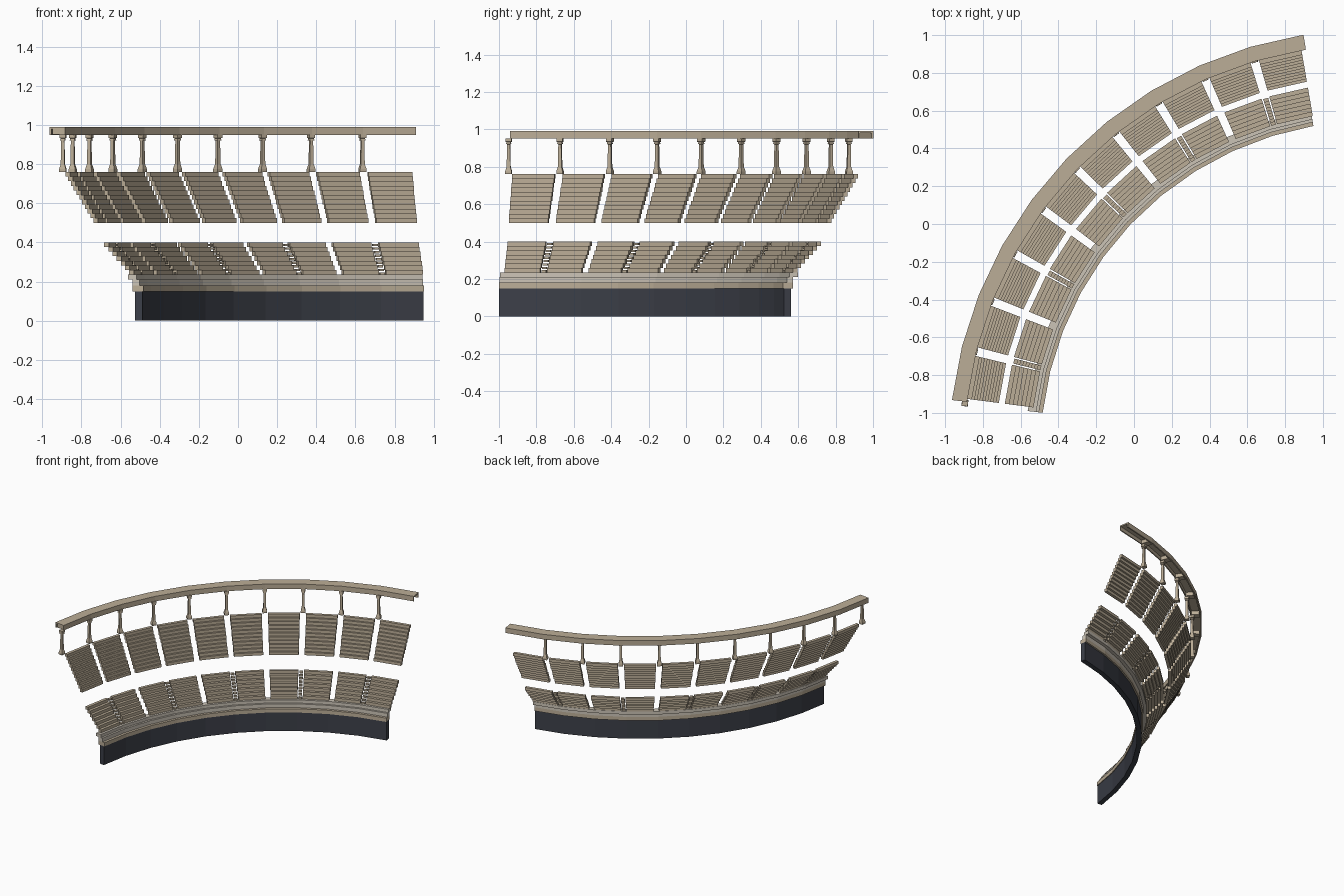
import bpy, bmesh
from math import sin, cos, radians

if "Cube" in bpy.data.objects:
    bpy.data.objects.remove(bpy.data.objects["Cube"])

CX, CY = 1.25, -1.2          # centre of all the arcs
A0, A1, N = 99.1, 173.3, 10  # angular span and number of bays
STEP = (A1 - A0) / N
HALF_GAP = 0.62              # half of an aisle, in degrees


def material(name, r, g, b):
    m = bpy.data.materials.new(name)
    m.diffuse_color = (r, g, b, 1)
    m.use_nodes = True
    m.node_tree.nodes["Principled BSDF"].inputs["Base Color"].default_value = m.diffuse_color
    return m


TAN = material("tan_stone", 0.50, 0.42, 0.31)
PALE = material("pale_stone", 0.60, 0.55, 0.47)
DARK = material("dark_wall", 0.045, 0.05, 0.065)


def polar(r, a, z):
    return (CX + r * cos(radians(a)), CY + r * sin(radians(a)), z)


def sweep(bm, profile, angles):
    """Carry a closed (radius, z) profile through the given angles and cap both ends."""
    rings = [[bm.verts.new(polar(r, a, z)) for r, z in profile] for a in angles]
    n = len(profile)
    for p, q in zip(rings, rings[1:]):
        for i in range(n):
            j = (i + 1) % n
            bm.faces.new((p[i], p[j], q[j], q[i]))
    bm.faces.new(rings[0])
    bm.faces.new(rings[-1][::-1])


def rect(r0, r1, z0, z1):
    return [(r0, z0), (r1, z0), (r1, z1), (r0, z1)]


def finish(bm, name, mat):
    bmesh.ops.recalc_face_normals(bm, faces=bm.faces)
    me = bpy.data.meshes.new(name)
    bm.to_mesh(me)
    bm.free()
    me.materials.append(mat)
    ob = bpy.data.objects.new(name, me)
    bpy.context.collection.objects.link(ob)
    return ob


def ring(name, profile, mat, a0, a1):
    bm = bmesh.new()
    sweep(bm, profile, [a0 + (a1 - a0) * i / N for i in range(N + 1)])
    finish(bm, name, mat)


# front wall with its coping and the two low kerbs behind it
ring("front_wall", rect(1.750, 1.788, 0.0, 0.15), DARK, 99.9, 173.4)
ring("wall_coping", rect(1.745, 1.800, 0.15, 0.18), TAN, 99.9, 173.4)
ring("lower_kerb", rect(1.765, 1.800, 0.18, 0.21), PALE, 99.9, 173.4)
ring("upper_kerb", rect(1.780, 1.825, 0.21, 0.235), PALE, 99.9, 173.4)


# seating tiers: straight stepped benches, one block per bay
def tier(name, rows, r0, run, z0, z1):
    h = (z1 - z0) / rows
    for b in range(N):
        bm = bmesh.new()
        a = A0 + b * STEP
        for i in range(rows):
            r, z = r0 + run * i, z0 + h * i
            sweep(bm, rect(r, r + 0.024, z, z + h),
                  (a + HALF_GAP, a + STEP - HALF_GAP))
        finish(bm, f"{name}_{b + 1}", TAN)


tier("lower_seats", 7, 1.797, 0.0215, 0.235, 0.40)
tier("upper_seats", 11, 1.982, 0.0144, 0.50, 0.76)

# small stairs in every other aisle of the lower tier
for k in range(1, N, 2):
    bm = bmesh.new()
    a = A0 + k * STEP
    for i in range(9):
        r, z = 1.797 + 0.016 * i, 0.235 + 0.0182 * i
        sweep(bm, rect(r, r + 0.02, z, z + 0.012), (a - 0.4, a + 0.4))
    finish(bm, f"aisle_stair_{k}", TAN)


# square columns with flared base and capital
def column(name, a):
    sections = [(0.760, 0.017), (0.775, 0.017), (0.800, 0.010), (0.920, 0.008),
                (0.922, 0.013), (0.932, 0.011), (0.934, 0.016), (0.952, 0.016)]
    bm = bmesh.new()
    c, s = cos(radians(a)), sin(radians(a))
    x, y, _ = polar(2.16, a, 0)
    loops = []
    for z, w in sections:
        loops.append([bm.verts.new((x + w * (u * c - v * s), y + w * (u * s + v * c), z))
                      for u, v in ((-1, -1), (1, -1), (1, 1), (-1, 1))])
    for p, q in zip(loops, loops[1:]):
        for i in range(4):
            j = (i + 1) % 4
            bm.faces.new((p[i], p[j], q[j], q[i]))
    bm.faces.new(loops[0][::-1])
    bm.faces.new(loops[-1])
    finish(bm, name, TAN)


for k in range(1, N + 1):
    a = A0 + k * STEP
    column(f"column_{k}", a)
    # bearing block inside the beam above each column
    bm = bmesh.new()
    b = min(a, A1 - 1.0)
    sweep(bm, rect(2.155, 2.215, 0.951, 0.985), (b - 0.65, b + 0.65))
    finish(bm, f"bearing_block_{k}", TAN)

# top beam, hollow underneath
ring("top_beam", [(2.150, 0.95), (2.158, 0.95), (2.158, 0.98), (2.220, 0.98),
                  (2.220, 0.95), (2.230, 0.95), (2.230, 0.99), (2.150, 0.99)],
     TAN, A0, 173.1)
